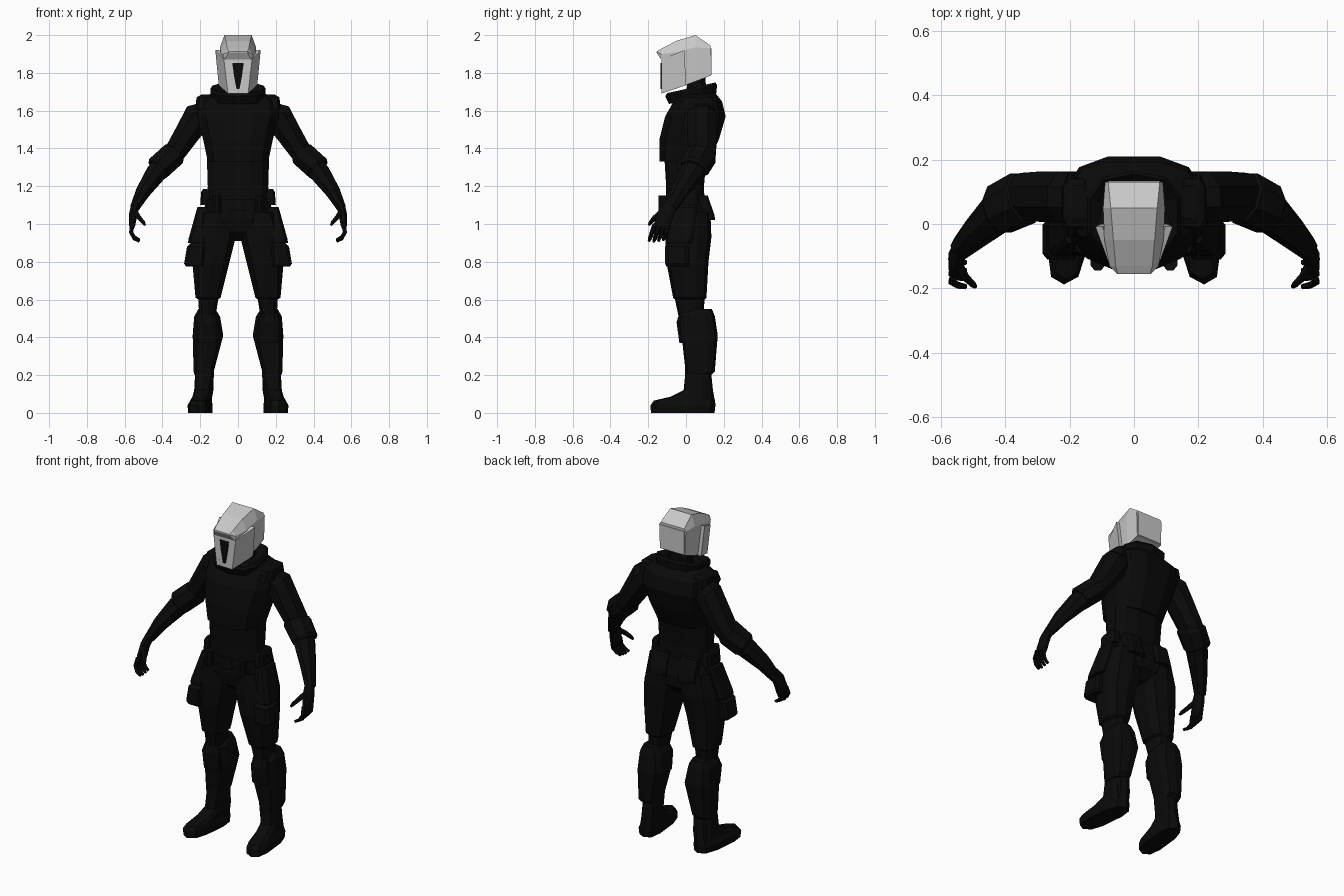
import bpy, bmesh, math
from mathutils import Vector


def material(name, rgb):
    m = bpy.data.materials.new(name)
    m.diffuse_color = (*rgb, 1)
    return m


BLACK = material("matte black", (0.003, 0.003, 0.003))
GREY = material("helmet grey", (0.58, 0.58, 0.58))


def loft(name, rings, mat=BLACK, mirror=False):
    """Skin a list of equal-length point rings and cap both ends."""
    bm = bmesh.new()
    vs = [[bm.verts.new(p) for p in r] for r in rings]
    n = len(vs[0])
    for a, b in zip(vs, vs[1:]):
        for i in range(n):
            j = (i + 1) % n
            bm.faces.new((a[i], a[j], b[j], b[i]))
    bm.faces.new(vs[0])
    bm.faces.new(vs[-1])
    bmesh.ops.recalc_face_normals(bm, faces=bm.faces)
    me = bpy.data.meshes.new(name)
    bm.to_mesh(me)
    bm.free()
    me.materials.append(mat)
    ob = bpy.data.objects.new(name, me)
    bpy.context.collection.objects.link(ob)
    if mirror:
        ob.modifiers.new("mirror", 'MIRROR')
    return ob


def stack(name, rows, n=12, power=0.75, mirror=False, shear=0.0, tilt=0.0):
    """Horizontal rounded sections: z, x0, x1, y0, y1."""
    rings = []
    for z, x0, x1, y0, y1 in rows:
        ring = []
        for i in range(n):
            a = 2 * math.pi * (i + 0.5) / n
            c, s = math.cos(a), math.sin(a)
            k = math.cos(math.pi / n) ** power
            x = (x0 + x1) / 2 + (x1 - x0) / 2 * math.copysign(abs(c) ** power, c) / k
            y = (y0 + y1) / 2 + (y1 - y0) / 2 * math.copysign(abs(s) ** power, s) / k
            ring.append((x - shear * y, y, z + tilt * y))
        rings.append(ring)
    return loft(name, rings, BLACK, mirror)


def tube(name, path, n=8):
    """Limb along a path: x, y, z, radius in the front plane, radius in depth."""
    pts = [Vector(p[:3]) for p in path]
    rings = []
    for i, p in enumerate(pts):
        t = (pts[min(i + 1, len(pts) - 1)] - pts[max(i - 1, 0)]).normalized()
        side = t.cross(Vector((0, 1, 0))).normalized()
        deep = side.cross(t)
        ring = []
        for k in range(n):
            a = 2 * math.pi * (k + 0.5) / n
            ring.append(p + side * path[i][3] * math.cos(a) + deep * path[i][4] * math.sin(a))
        rings.append(ring)
    return loft(name, rings, BLACK, True)


# Torso
stack("chest", [(1.33, -.16, .16, -.14, .12), (1.45, -.185, .185, -.14, .175),
                (1.57, -.215, .215, -.11, .21), (1.65, -.21, .21, -.065, .19),
                (1.70, -.13, .13, -.04, .15)])
stack("waist", [(1.08, -.165, .165, -.105, .10), (1.20, -.16, .16, -.105, .095),
                (1.36, -.165, .165, -.115, .11)])
stack("pelvis", [(1.13, -.165, .165, -.11, .11), (1.03, -.195, .195, -.105, .13),
                 (.96, -.15, .15, -.09, .125), (.91, -.04, .04, -.04, .08)])
stack("belt", [(1.08, -.175, .175, -.115, .115), (1.13, -.172, .172, -.113, .112)])
stack("buckle", [(1.07, -.04, .04, -.125, -.09), (1.13, -.04, .04, -.125, -.09)], 8, .4)
stack("neck", [(1.66, -.07, .07, 0, .11), (1.82, -.06, .06, .01, .10)], 8)
stack("collar", [(1.655, -.14, .14, -.085, .155), (1.70, -.145, .145, -.105, .16),
                 (1.715, -.135, .135, -.095, .15), (1.69, -.10, .10, -.06, .12)], 10, tilt=.22)
stack("shoulder_strap", [(1.61, .13, .225, -.04, .15), (1.67, .135, .22, -.01, .14),
                         (1.685, .15, .195, .02, .12)], 8, .5, True)

# Belt and thigh pouches
stack("belt_canister", [(1.06, .09, .135, -.145, -.09), (1.15, .09, .135, -.145, -.09)], 8, 1, True)
stack("side_pouch", [(1.10, .14, .2, -.06, .06), (1.17, .145, .195, -.06, .06),
                     (1.185, .165, .185, -.05, .05)], 8, .4, True)
stack("hip_holster", [(.90, .17, .265, -.10, .03), (.92, .17, .262, -.10, .04),
                      (1.09, .14, .215, -.06, .06)], 8, .4, True)
stack("back_pouch", [(1.02, .04, .15, .06, .155), (1.05, .04, .15, .06, .15),
                     (1.15, .04, .15, .06, .115)], 8, .4, True)
stack("thigh_pouch", [(.775, .18, .275, -.105, .01), (.79, .18, .285, -.11, .015),
                      (.88, .17, .27, -.11, .015), (.90, .17, .25, -.09, 0)], 8, .4, True)

# Legs
stack("leg", [(1.06, .02, .20, -.10, .125), (.93, .012, .235, -.105, .13),
              (.80, .045, .242, -.10, .115), (.61, .092, .225, -.065, .105),
              (.60, .105, .21, -.055, .095), (.50, .12, .205, -.035, .09),
              (.30, .12, .22, -.005, .11), (.06, .14, .235, 0, .13)], 10, mirror=True)
stack("calf_armour", [(.20, .135, .23, .005, .13), (.22, .128, .235, 0, .15),
                      (.41, .078, .24, -.02, .165), (.51, .095, .232, -.03, .15),
                      (.55, .12, .21, .02, .135)], 10, .65, True)
stack("knee_plate", [(.37, .11, .215, -.035, .03), (.48, .11, .22, -.05, .03),
                     (.53, .125, .205, -.035, .04)], 8, .6, True)

# Boots, toes turned outward
stack("boot", [(0, .14, .255, -.18, .145), (.04, .14, .258, -.182, .15),
               (.065, .145, .245, -.165, .148), (.085, .145, .24, -.08, .145),
               (.12, .14, .235, -.01, .14), (.22, .137, .23, 0, .13)], 10, .7, True, .1)

# Arms
tube("arm", [(.16, .08, 1.585, .07, .075), (.215, .085, 1.565, .085, .085),
             (.265, .085, 1.485, .073, .085), (.33, .085, 1.385, .062, .08),
             (.38, .065, 1.325, .062, .075), (.43, .03, 1.275, .058, .065),
             (.50, -.035, 1.175, .042, .05), (.545, -.08, 1.09, .027, .038)])
tube("elbow_guard", [(.338, .085, 1.375, .06, .08), (.346, .08, 1.365, .073, .088),
                     (.418, .045, 1.30, .073, .082), (.428, .04, 1.29, .06, .07)])

# Hands
tube("palm", [(.54, -.075, 1.11, .024, .034), (.553, -.105, 1.06, .024, .045),
              (.56, -.125, 1.00, .018, .048), (.562, -.13, .98, .012, .044)])
for i in range(4):
    y, d = -.165 + i * .025, .004 * abs(i - 1)
    tube("finger_%d" % (i + 1), [(.56, y, 1.0, .013, .012), (.566, y - .015, .955, .012, .012),
                                 (.548, y - .025, .922 + d, .011, .011),
                                 (.522, y - .03, .908 + d, .008, .008)], 6)
tube("thumb", [(.55, -.12, 1.07, .016, .018), (.525, -.165, 1.035, .014, .014),
               (.503, -.185, 1.01, .012, .012), (.493, -.195, .995, .007, .007)], 6)

# Helmet shell: y, top half-width and z, temple half-width and z, jaw half-width and z
shell = [(-.155, .050, 1.914, .052, 1.911, .050, 1.907),
         (-.131, .057, 1.928, .076, 1.90, .070, 1.87),
         (-.130, .057, 1.929, .076, 1.90, .047, 1.69),
         (-.050, .064, 1.970, .092, 1.91, .075, 1.717),
         (.050, .072, 2.000, .096, 1.935, .088, 1.755),
         (.130, .080, 1.945, .090, 1.93, .085, 1.785)]
loft("helmet", [[(-wt, y, zt), (wt, y, zt), (wm, y, zm), (wb, y, zb), (-wb, y, zb), (-wm, y, zm)]
                for y, wt, zt, wm, zm, wb, zb in shell], GREY)

# Cheek plates flaring outward toward the rear
loft("cheek_plate", [[(x - d, y, z) for x, y, z in
                      ((.075, -.13, 1.872), (.12, -.008, 1.92), (.102, 0, 1.735), (.053, -.131, 1.69))]
                     for d in (0.0, .022)], GREY, True)

# Rear helmet plate
loft("rear_plate", [[(-w, y, 1.79), (w, y, 1.79), (w, y, 1.93), (-w, y, 1.93)]
                    for w, y in ((.082, .125), (.08, .134))], GREY)

# Dark tapered visor slit
loft("visor", [[(-.03, y, 1.852), (.03, y, 1.852), (.022, y, 1.79), (.008, y, 1.715),
                (-.008, y, 1.715), (-.022, y, 1.79)] for y in (-.135, -.128)])
